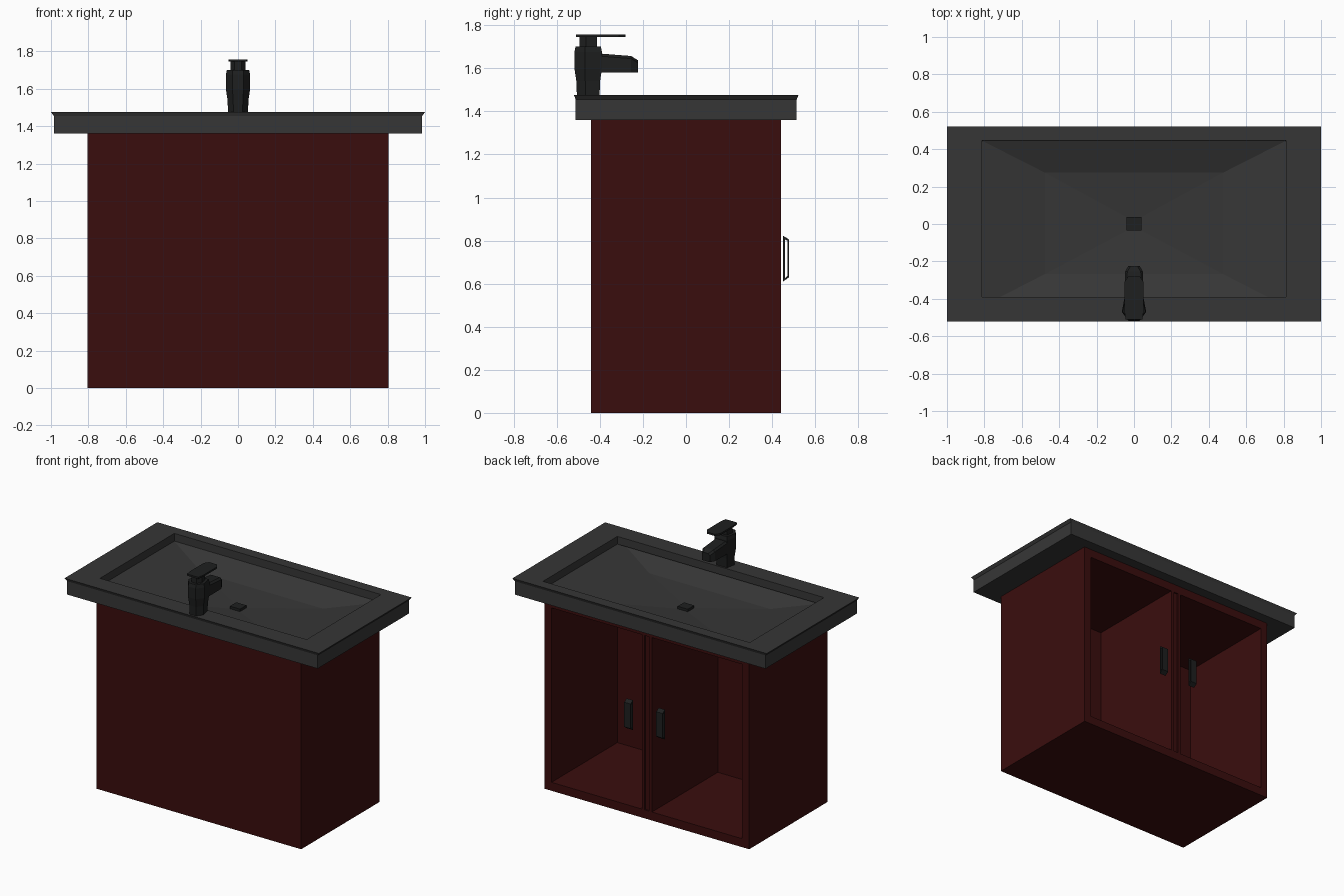
import bpy
import bmesh

cube = bpy.data.objects.get("Cube")
if cube:
    bpy.data.objects.remove(cube, do_unlink=True)


def material(name, rgb):
    m = bpy.data.materials.new(name)
    m.use_nodes = True
    m.diffuse_color = (*rgb, 1)
    m.node_tree.nodes["Principled BSDF"].inputs["Base Color"].default_value = (*rgb, 1)
    return m


RED = material("dark_red_wood", (0.042, 0.004, 0.004))
STONE = material("charcoal_stone", (0.037, 0.037, 0.037))
BLACK = material("black_metal", (0.013, 0.014, 0.014))


def finish(name, bm, mat):
    bmesh.ops.recalc_face_normals(bm, faces=bm.faces)
    mesh = bpy.data.meshes.new(name)
    bm.to_mesh(mesh)
    bm.free()
    mesh.materials.append(mat)
    obj = bpy.data.objects.new(name, mesh)
    bpy.context.collection.objects.link(obj)
    return obj


def loft(name, rings, mat, closed=False):
    """Skin matching rings of points; cap the ends, or join last to first."""
    bm = bmesh.new()
    loops = [[bm.verts.new(p) for p in ring] for ring in rings]
    n = len(loops[0])
    pairs = list(zip(loops, loops[1:]))
    if closed:
        pairs.append((loops[-1], loops[0]))
    else:
        bm.faces.new(loops[0])
        bm.faces.new(loops[-1])
    for a, b in pairs:
        for i in range(n):
            j = (i + 1) % n
            bm.faces.new((a[i], a[j], b[j], b[i]))
    bmesh.ops.remove_doubles(bm, verts=bm.verts, dist=0.0001)
    return finish(name, bm, mat)


def rect(x, y0, y1, z):
    return [(-x, y0, z), (x, y0, z), (x, y1, z), (-x, y1, z)]


def box(name, x, y, z, mat):
    rings = [[(x[0], y[0], h), (x[1], y[0], h), (x[1], y[1], h), (x[0], y[1], h)] for h in z]
    return loft(name, rings, mat)


# Cabinet carcass with two open bays at the back
W, F, B, TOP = 0.805, -0.44, 0.44, 1.36
FLOOR, CEIL, T, INNER = 0.06, 1.30, 0.055, -0.30
box("front_panel", (-W, W), (F, F + 0.04), (0, TOP), RED)
box("front_lining", (T - W, W - T), (F + 0.04, INNER), (FLOOR, CEIL), RED)
box("bottom_panel", (T - W, W - T), (F + 0.04, B), (0, FLOOR), RED)
box("ceiling_panel", (T - W, W - T), (F + 0.04, B - 0.04), (CEIL, CEIL + 0.01), RED)
box("top_rail", (T - W, W - T), (B - 0.04, B), (CEIL, TOP), RED)
box("divider", (-0.04, 0.04), (INNER, B - 0.01), (FLOOR, CEIL), RED)
for side, s in (("left", 1), ("right", -1)):
    box(side + "_side_panel", sorted((s * W, s * (W - T))), (F + 0.04, B), (0, TOP), RED)
    box(side + "_centre_stile", sorted((s * 0.018, s * 0.04)), (B - 0.01, B), (FLOOR, CEIL), RED)

# Counter and basin as one closed shell, from underside centre to basin centre
loft("counter_with_basin", [
    rect(0, 0, 0, 1.31),
    rect(0.49, -0.28, 0.28, 1.335),
    rect(0.79, -0.42, 0.42, TOP),
    rect(0.985, -0.512, 0.514, TOP),
    rect(0.985, -0.512, 0.514, 1.455),
    rect(1.0, -0.52, 0.522, 1.475),
    rect(0.813, -0.39, 0.446, 1.475),
    rect(0.813, -0.39, 0.446, 1.42),
    rect(0.812, -0.44, 0.445, 1.419),
    rect(0.477, -0.268, 0.275, 1.35),
    rect(0.04, -0.035, 0.037, 1.33),
], STONE)
box("drain_plug", (-0.04, 0.04), (-0.035, 0.037), (1.315, 1.348), BLACK)

# Faucet body: six-sided column swelling towards the top
plan = [(-0.03, -0.518), (0.03, -0.518), (0.065, -0.47),
        (0.05, -0.39), (-0.05, -0.39), (-0.065, -0.47)]
CY = -0.454


def column(scale, z):
    return [(x * scale, CY + (y - CY) * scale, z) for x, y in plan]


loft("faucet_body", [column(0.82, 1.47), column(0.86, 1.54), column(1, 1.6),
                     column(1, 1.675), column(0.92, 1.70)], BLACK)
loft("faucet_neck", [column(0.62, 1.70), column(0.62, 1.747)], BLACK)


# Spout: tapering box with a clipped upper tip
def section(y, w, low, high):
    c = 0.012
    return [(-w, y, low), (w, y, low), (w, y, high - c),
            (w - c, y, high), (c - w, y, high), (-w, y, high - c)]


loft("faucet_spout", [section(-0.42, 0.05, 1.58, 1.67),
                      section(-0.255, 0.048, 1.58, 1.657),
                      section(-0.224, 0.03, 1.58, 1.638)], BLACK)

# Flat lever with a clipped end
lever = [(-0.045, -0.51), (0.045, -0.51), (0.052, -0.46), (0.052, -0.31),
         (0.03, -0.28), (-0.03, -0.28), (-0.052, -0.31), (-0.052, -0.46)]
loft("faucet_lever", [[(x, y, z) for x, y in lever] for z in (1.745, 1.757)], BLACK)

# Door pulls: flat trapezoid loops
outer = [(0.451, 0.61), (0.479, 0.63), (0.479, 0.805), (0.451, 0.822)]
inner = [(0.459, 0.626), (0.472, 0.636), (0.472, 0.799), (0.459, 0.806)]
for side, x in (("left", 0.126), ("right", -0.126)):
    a, b = x - 0.025, x + 0.025
    loft(side + "_handle", [[(px, y, z) for y, z in shape] for px, shape in
                            ((a, outer), (b, outer), (b, inner), (a, inner))],
         BLACK, closed=True)
